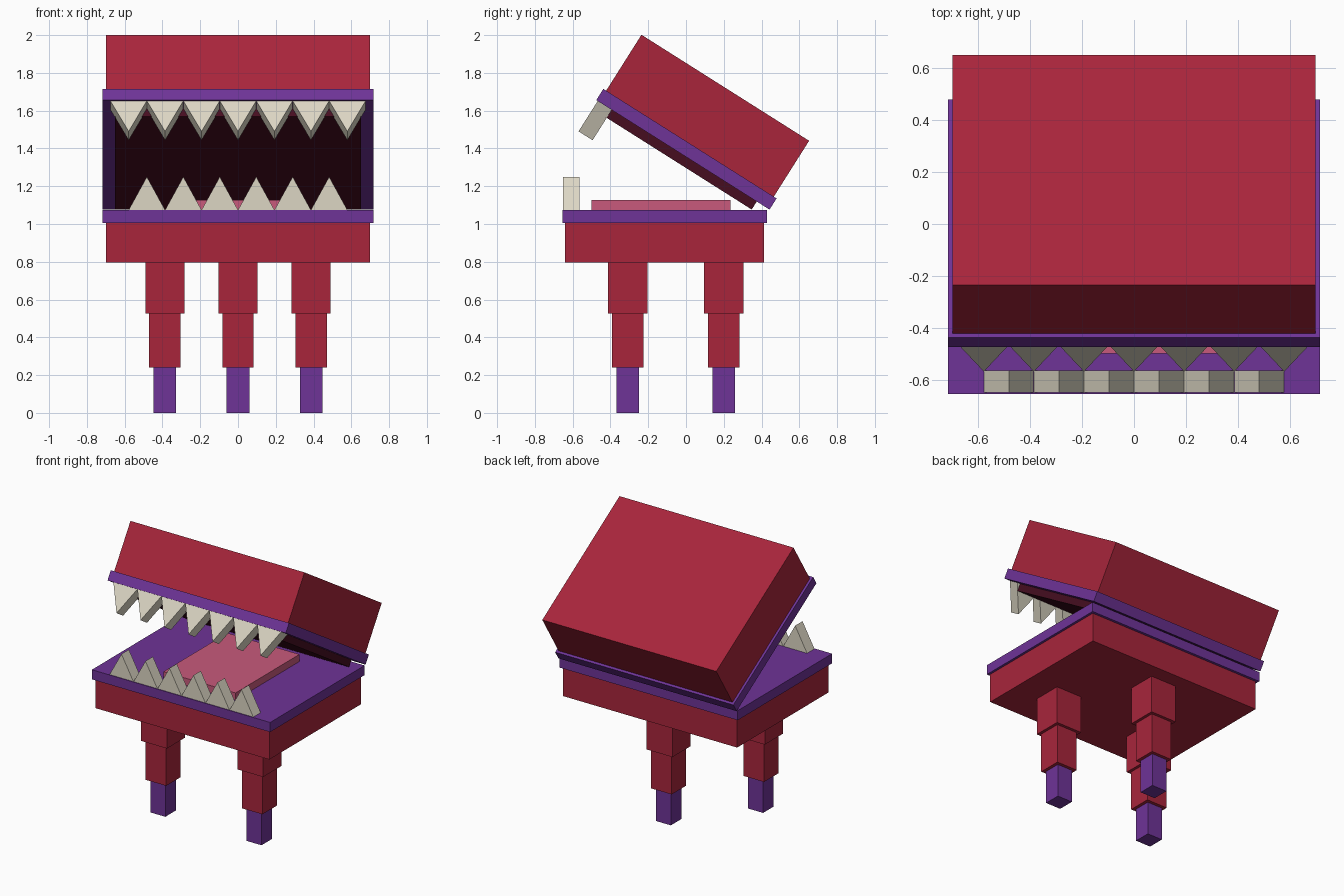
import bpy
import bmesh
import math
from mathutils import Matrix

if "Cube" in bpy.data.objects:
    bpy.data.objects.remove(bpy.data.objects["Cube"])


def material(name, rgb):
    """Flat colour given as 0-255 sRGB, stored as linear."""
    m = bpy.data.materials.new(name)
    lin = [((c / 255 + 0.055) / 1.055) ** 2.4 for c in rgb]
    m.diffuse_color = (*lin, 1)
    m.use_nodes = True
    m.node_tree.nodes["Principled BSDF"].inputs["Base Color"].default_value = m.diffuse_color
    return m


RED = material("red", (168, 37, 59))
PURPLE = material("purple", (110, 51, 151))
BONE = material("bone", (220, 214, 196))
PINK = material("pink", (200, 90, 124))
MAROON = material("dark maroon", (70, 13, 32))

# Lid frame: origin at the front lower edge of the lid rim, tilted open
LID = Matrix.Translation((0, -0.475, 1.656)) @ Matrix.Rotation(math.radians(-32.3), 4, 'X')
WORLD = Matrix.Identity(4)


def add_object(name, bm, mat, frame):
    bmesh.ops.recalc_face_normals(bm, faces=bm.faces)
    mesh = bpy.data.meshes.new(name)
    bm.to_mesh(mesh)
    bm.free()
    mesh.materials.append(mat)
    ob = bpy.data.objects.new(name, mesh)
    ob.matrix_world = frame
    bpy.context.collection.objects.link(ob)
    return ob


def box(name, x, y, z, mat, frame=WORLD):
    """Box spanning the given (min, max) ranges."""
    bm = bmesh.new()
    bmesh.ops.create_cube(bm, size=1)
    for v in bm.verts:
        v.co = [r[0] if c < 0 else r[1] for c, r in zip(v.co, (x, y, z))]
    return add_object(name, bm, mat, frame)


def tooth(name, cx, y, base, tip, mat, frame=WORLD):
    """Triangular wedge, extruded along y."""
    bm = bmesh.new()
    profile = [(cx - 0.096, base), (cx + 0.096, base), (cx, tip)]
    face = bm.faces.new([bm.verts.new((px, y[0], pz)) for px, pz in profile])
    ext = bmesh.ops.extrude_face_region(bm, geom=[face])
    for v in ext["geom"]:
        if isinstance(v, bmesh.types.BMVert):
            v.co.y = y[1]
    return add_object(name, bm, mat, frame)


# Lower jaw
box("body", (-0.70, 0.70), (-0.64, 0.412), (0.795, 1.005), RED)
box("body_rim", (-0.717, 0.717), (-0.655, 0.43), (1.005, 1.075), PURPLE)
box("tongue", (-0.25, 0.33), (-0.50, 0.235), (1.075, 1.127), PINK)

# Upper jaw, tilted open
box("lid", (-0.70, 0.70), (0.0175, 1.0675), (0.07, 0.42), RED, LID)
box("lid_rim", (-0.717, 0.717), (0, 1.085), (0, 0.07), PURPLE, LID)
box("palate", (-0.65, 0.65), (0.085, 1.005), (-0.05, 0), MAROON, LID)

# Teeth
for i in range(6):
    tooth(f"lower_tooth_{i + 1}", (i - 2.5) * 0.193, (-0.65, -0.565), 1.075, 1.25, BONE)
for i in range(7):
    tooth(f"upper_tooth_{i + 1}", (i - 3) * 0.193, (0.009, 0.097), 0, -0.19, BONE, LID)

# Three stepped legs: two in front, one behind
SEGMENTS = [("thigh", 0.104, 0.525, 0.795, RED),
            ("shin", 0.083, 0.24, 0.525, RED),
            ("foot", 0.06, 0.0, 0.24, PURPLE)]
for leg, cx, cy in (("left", -0.387, -0.308), ("right", 0.387, -0.308), ("rear", 0, 0.2)):
    for part, r, z0, z1, mat in SEGMENTS:
        box(f"{leg}_{part}", (cx - r, cx + r), (cy - r, cy + r), (z0, z1), mat)
